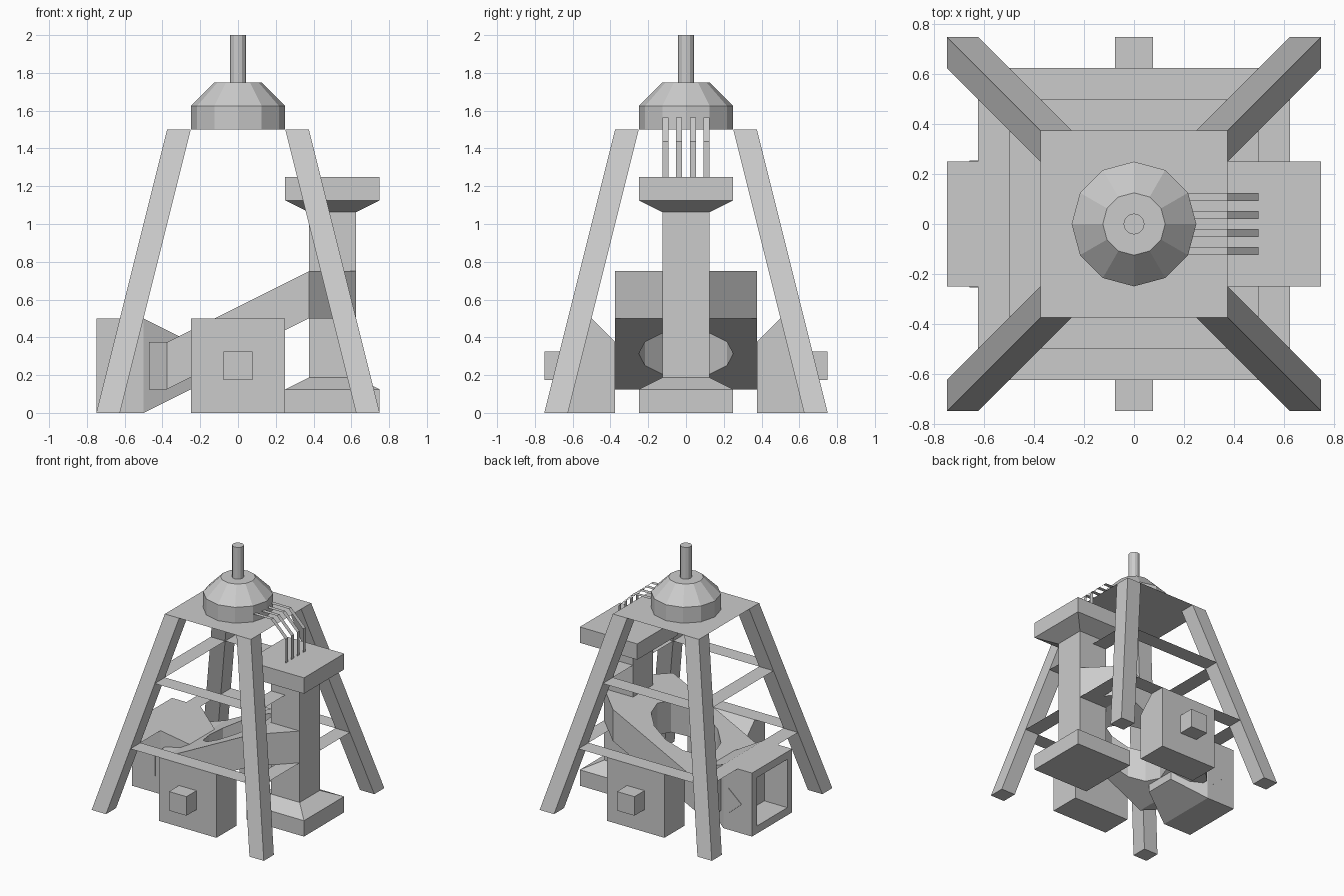
import bpy, bmesh, math

if "Cube" in bpy.data.objects:
    bpy.data.objects.remove(bpy.data.objects["Cube"])


def make(name, bm):
    bmesh.ops.recalc_face_normals(bm, faces=bm.faces)
    me = bpy.data.meshes.new(name)
    bm.to_mesh(me)
    bm.free()
    ob = bpy.data.objects.new(name, me)
    bpy.context.collection.objects.link(ob)
    return ob


def skin(name, rings, closed=True):
    """Join successive point loops with quads and cap both ends."""
    bm = bmesh.new()
    loops = [[bm.verts.new(p) for p in r] for r in rings]
    n = len(loops[0])
    for a, b in zip(loops, loops[1:]):
        for i in range(n if closed else n - 1):
            j = (i + 1) % n
            bm.faces.new((a[i], a[j], b[j], b[i]))
    if closed:
        bm.faces.new(loops[0])
        bm.faces.new(loops[-1])
    return make(name, bm)


def rect(cx, cy, hx, hy, z):
    return [(cx - hx, cy - hy, z), (cx + hx, cy - hy, z), (cx + hx, cy + hy, z), (cx - hx, cy + hy, z)]


def circle(r, z, n=12):
    return [(r * math.cos(2 * math.pi * i / n), r * math.sin(2 * math.pi * i / n), z) for i in range(n)]


def sheet(name, quads):
    bm = bmesh.new()
    for q in quads:
        bm.faces.new([bm.verts.new(p) for p in q])
    return make(name, bm)


# Four leaning legs
for sx in (-1, 1):
    for sy in (-1, 1):
        skin("leg", [rect(sx * .6875, sy * .6875, .0625, .0625, 0),
                     rect(sx * .3125, sy * .3125, .0625, .0625, 1.5)])

# Flat braces between the legs at two heights, and the top deck
for z in (.5, 1.0):
    c = .75 - .25 * z - .0625
    h = c - .0625
    sheet("brace_ring", [rect(0, c, h, .0625, z), rect(0, -c, h, .0625, z),
                         rect(c, 0, .0625, h, z), rect(-c, 0, .0625, h, z)])
sheet("top_deck", [rect(0, 0, .375, .375, 1.5)])

# Dome and mast
skin("dome", [circle(.25, 1.5), circle(.25, 1.625), circle(.125, 1.75)])
skin("mast", [circle(.042, 1.74), circle(.042, 2.0)])

# Pillar with flared foot and head
skin("pillar", [rect(.5, 0, hx, hy, z) for hx, hy, z in (
    (.25, .25, 0), (.25, .25, .125), (.125, .125, .1875),
    (.125, .125, 1.0625), (.25, .25, 1.125), (.25, .25, 1.25))])

# Thin ribbons from pillar head to dome
path = [(.5, 1.25), (.5, 1.4375), (.375, 1.5625), (.2, 1.5625)]
for y in (-.109, -.036, .036, .109):
    skin("ribbon_cable", [[(x, y - .016, z), (x, y + .016, z)] for x, z in path], closed=False)

# Side tanks with sloped inner edge, each with a square knob
for s in (-1, 1):
    prof = [(.625, 0), (.625, .5), (.5, .5), (.375, .375), (.375, 0)]
    skin("side_tank", [[(x, s * y, z) for y, z in prof] for x in (-.25, .25)])
    skin("tank_knob", [rect(0, s * .6875, .076, .0625, z) for z in (.175, .325)])

# Sloping slab with a vertical round hole
plan = [(-.47, -.28), (-.375, -.375), (.375, -.375), (.625, -.125),
        (.625, .125), (.375, .375), (-.375, .375), (-.47, .28)]


def slope(x):
    return .125 + .5 * (min(max(x, -.375), .375) + .375)


bm = bmesh.new()
n = 12
# Outline points are split at the bends so each part stays flat
hole = circle(.25, 0, n)
for lift in (0, .25):
    top = [bm.verts.new((x, y, slope(x) + lift)) for x, y in plan]
    rim = [bm.verts.new((x, y, slope(x) + lift)) for x, y, _ in hole]
    bm.faces.new([top[i] for i in (0, 1, 6, 7)])
    bm.faces.new([top[i] for i in (2, 3, 4, 5)])
    bm.faces.new([top[1], top[2]] + [rim[i % n] for i in range(12, 5, -1)])
    bm.faces.new([top[5], top[6]] + [rim[i] for i in range(6, -1, -1)])
    bm.faces.new([top[2], top[5], rim[0]])
    bm.faces.new([top[6], top[1], rim[6]])
    if lift:
        for a, b in ((low_top, top), (low_rim, rim)):
            k = len(a)
            for i in range(k):
                j = (i + 1) % k
                bm.faces.new((a[i], a[j], b[j], b[i]))
    low_top, low_rim = top, rim
make("sloping_slab", bm)


# Intake box: open recess outward, tapering duct inward
def square(x, h):
    return [(x, -h, .25 - h), (x, h, .25 - h), (x, h, .25 + h), (x, -h, .25 + h)]


skin("intake_box", [square(-.55, .19), square(-.75, .19), square(-.75, .25),
                    square(-.5, .25), square(-.25, .125)])

# Triangular plates on the intake sides
for s in (-1, 1):
    skin("triangle_plate", [[(-.545, s * y, .13), (-.545, s * y, .33), (-.66, s * y, .23)]
                            for y in (.245, .254)])
